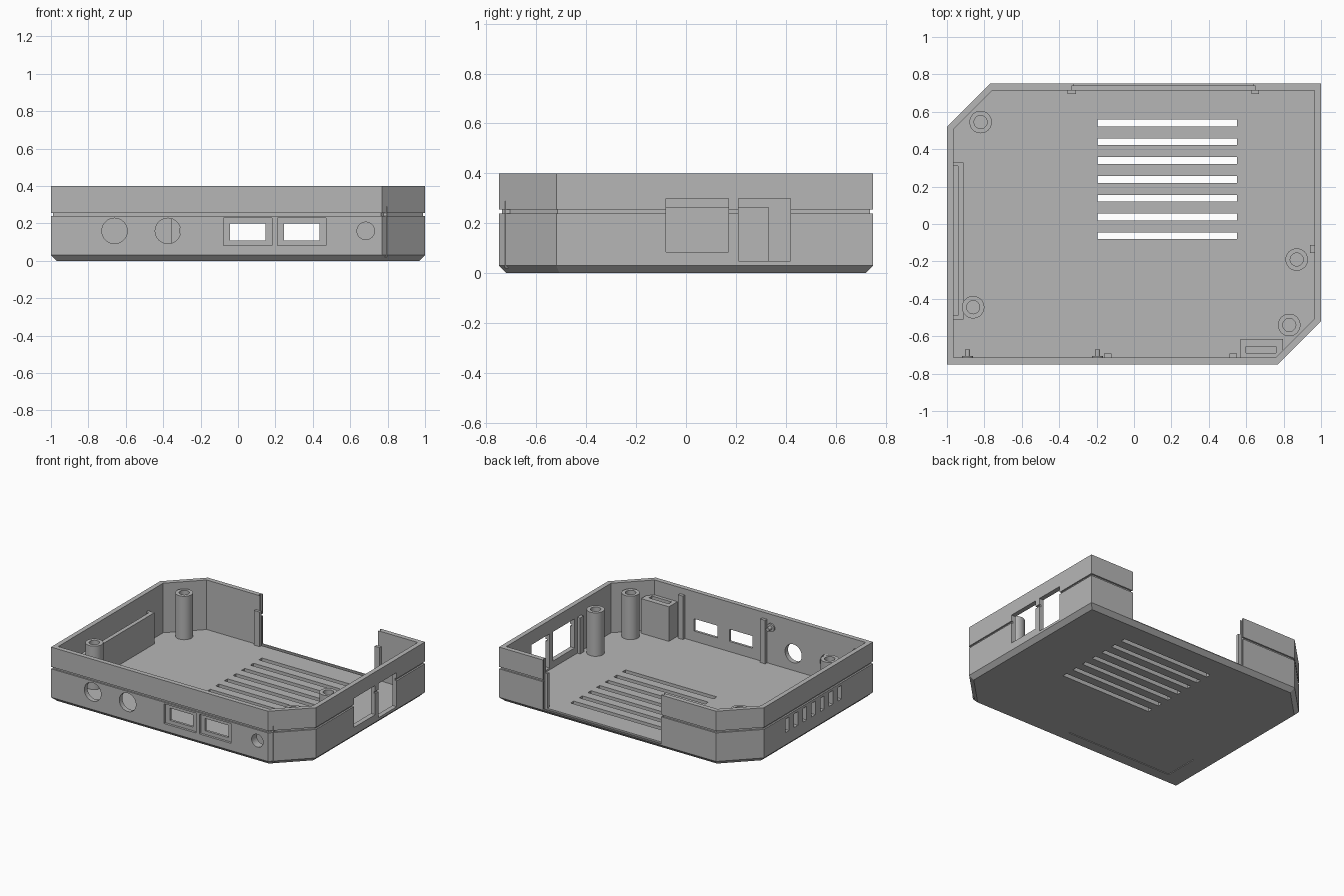
import bpy, bmesh, math
from mathutils import Matrix

if "Cube" in bpy.data.objects:
    bpy.data.objects.remove(bpy.data.objects["Cube"])

grey = bpy.data.materials.new("matte_grey")
grey.diffuse_color = (0.47, 0.47, 0.47, 1)
grey.use_nodes = True
grey.node_tree.nodes["Principled BSDF"].inputs["Base Color"].default_value = grey.diffuse_color
FLOOR, TOP, WALL = 0.035, 0.4, 0.035


def finish(bm, name, smooth=False):
    bmesh.ops.recalc_face_normals(bm, faces=bm.faces)
    me = bpy.data.meshes.new(name)
    bm.to_mesh(me)
    bm.free()
    ob = bpy.data.objects.new(name, me)
    bpy.context.collection.objects.link(ob)
    me.materials.append(grey)
    if smooth:
        bpy.ops.object.select_all(action='DESELECT')
        ob.select_set(True)
        bpy.context.view_layer.objects.active = ob
        bpy.ops.object.shade_smooth_by_angle()
    return ob


def loft(name, rings, matrix=None, smooth=False):
    """Skin a list of equal-length rings and cap both ends."""
    bm = bmesh.new()
    rows = [[bm.verts.new(p) for p in r] for r in rings]
    n = len(rows[0])
    for a, b in zip(rows, rows[1:]):
        for i in range(n):
            j = (i + 1) % n
            bm.faces.new((a[i], a[j], b[j], b[i]))
    bm.faces.new(rows[0])
    bm.faces.new(rows[-1])
    if matrix:
        bm.transform(matrix)
    return finish(bm, name, smooth)


def outline(d, z):
    """Case outline with two clipped corners, moved inward by d."""
    x, y, c = 1 - d, 0.75 - d, 0.23 - d * (2 - math.sqrt(2))
    return [(-x, -y, z), (x - c, -y, z), (x, c - y, z),
            (x, y, z), (c - x, y, z), (-x, y - c, z)]


def circle(r, z, n=32):
    return [(r * math.cos(2 * math.pi * i / n), r * math.sin(2 * math.pi * i / n), z)
            for i in range(n)]


def box(name, x0, x1, y0, y1, z0, z1):
    return loft(name, [[(x0, y0, z), (x1, y0, z), (x1, y1, z), (x0, y1, z)] for z in (z0, z1)])


def rod_y(name, x, z, r, y0, y1, smooth=False):
    m = Matrix.Translation((x, y0, z)) @ Matrix.Rotation(-math.pi / 2, 4, 'X')
    return loft(name, [circle(r, 0), circle(r, y1 - y0)], m, smooth)


def cut(target, cutter):
    mod = target.modifiers.new("cut", 'BOOLEAN')
    mod.operation, mod.solver, mod.object = 'DIFFERENCE', 'EXACT', cutter
    cutter.hide_render = True
    bpy.ops.object.select_all(action='DESELECT')
    bpy.context.view_layer.objects.active = target
    target.select_set(True)
    bpy.ops.object.modifier_apply(modifier=mod.name)
    bpy.data.objects.remove(cutter)


# Open tray with bevelled base and a groove around the walls
shell = loft("case_shell", [outline(d, z) for d, z in (
    (0.03, 0), (0, 0.03), (0, 0.24), (0.012, 0.24), (0.012, 0.255), (0, 0.255),
    (0, TOP), (WALL, TOP), (WALL, FLOOR))])

# Floor vents
for i in range(7):
    y = 0.54 - 0.1005 * i
    cut(shell, box("vent", -0.195, 0.55, y - 0.018, y + 0.018, -0.1, 0.1))

# Left wall vents
for i in range(7):
    y = 0.25 - 0.102 * i
    cut(shell, box("side_vent", -1.1, -0.955, y - 0.022, y + 0.022, 0.12, 0.22))

# Shallow label recess under the base
cut(shell, box("label_recess", -0.84, 0.03, -0.64, -0.38, -0.05, 0.005))

# Front round ports
for x, r in ((-0.66, 0.068), (-0.375, 0.068)):
    cut(shell, rod_y("round_port", x, 0.16, r, -0.85, -0.70))

# Front rectangular ports with an outer recess
for x in (0.052, 0.34):
    cut(shell, box("port_recess", x - 0.13, x + 0.13, -0.85, -0.733, 0.083, 0.228))
    cut(shell, box("port_window", x - 0.095, x + 0.095, -0.85, -0.70, 0.11, 0.2))

# Right wall ports
for y0, y1, z0 in ((-0.08, 0.17, 0.085), (0.21, 0.42, 0.048)):
    cut(shell, box("side_port", 0.94, 1.1, y0, y1, z0, 0.3))

# Back opening and the groove for a sliding panel
cut(shell, box("back_opening", -0.322, 0.64, 0.69, 0.85, FLOOR, 0.6))
cut(shell, box("panel_groove", -0.335, 0.65, 0.716, 0.738, 0.024, 0.6))

# Screw posts with blind holes
for i, (x, y) in enumerate(((-0.82, 0.545), (-0.86, -0.445), (0.87, -0.19), (0.83, -0.54))):
    loft(f"screw_post_{i + 1}",
         [circle(0.06, 0.02), circle(0.06, 0.355), circle(0.035, 0.355), circle(0.035, 0.08)],
         Matrix.Translation((x, y, 0)), True)

# Button housing in the front right corner
housing = box("button_housing", 0.57, 0.797, -0.725, -0.615, 0.02, 0.29)
cut(housing, box("housing_slot", 0.6, 0.76, -0.69, -0.655, 0.08, 0.5))
for part in (shell, housing):
    cut(part, rod_y("button_hole", 0.683, 0.16, 0.047, -0.85, -0.672))

# Pocket plate behind the left vents
box("pocket_plate", -0.942, -0.912, -0.51, 0.33, 0.02, 0.265)
for y in (-0.51, 0.31):
    box("pocket_end", -0.975, -0.93, y, y + 0.02, 0.02, 0.265)

# Vertical ribs on the inner walls
for x in (-0.14, 0.53):
    box("front_rib", x - 0.02, x + 0.02, -0.725, -0.693, 0.02, 0.355)
for x0, x1 in ((-0.355, -0.31), (0.628, 0.668)):
    box("back_rib", x0, x1, 0.695, 0.716, 0.02, 0.29)
box("side_rib", 0.942, 0.975, -0.155, -0.112, 0.02, 0.3)

# Small pegs on the front wall
for x in (-0.89, -0.195):
    rod_y("peg_base", x, 0.305, 0.03, -0.725, -0.705, True)
    rod_y("peg_pin", x, 0.305, 0.014, -0.71, -0.67, True)
